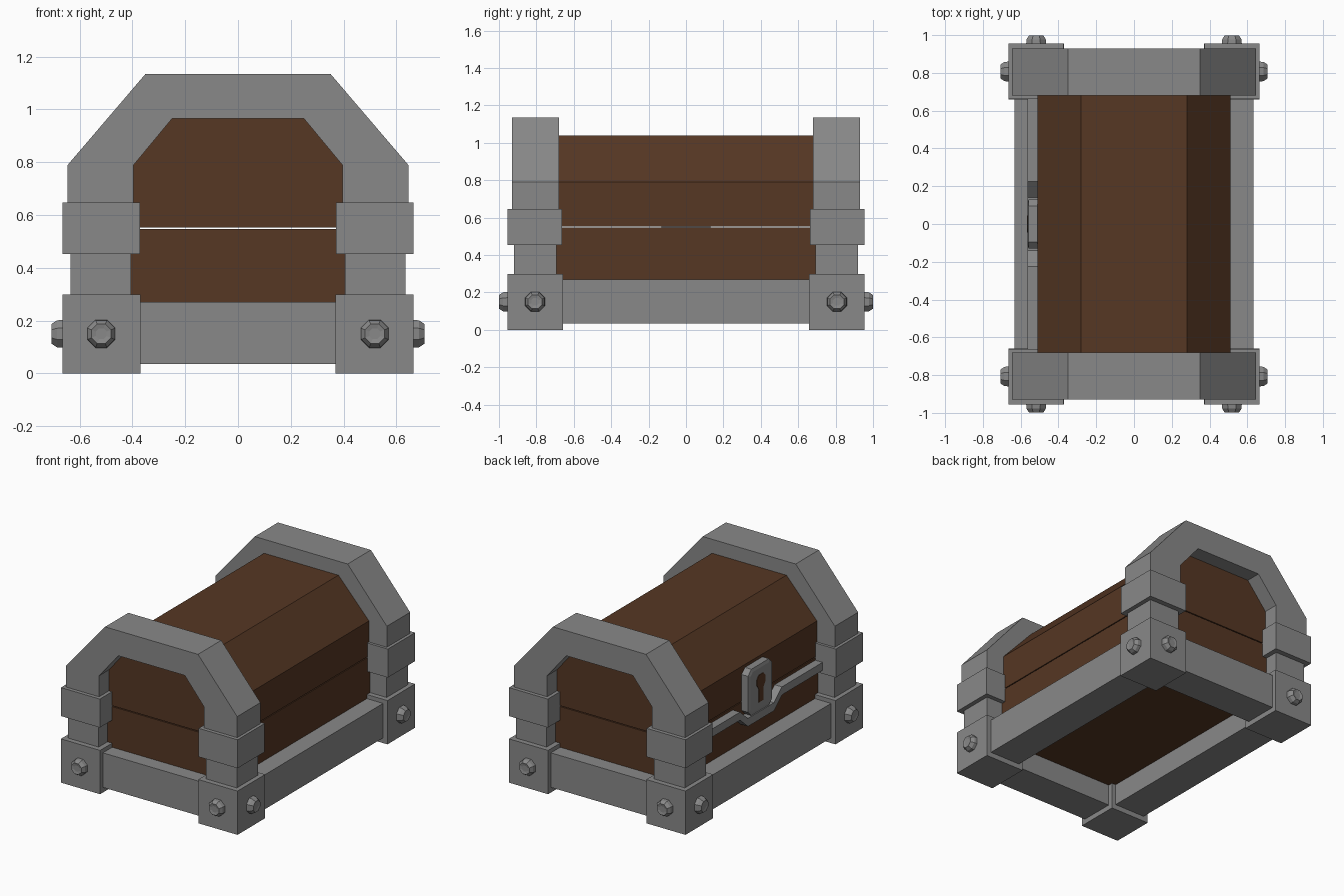
import bpy, bmesh, math
from mathutils import Matrix, Vector

if "Cube" in bpy.data.objects:
    bpy.data.objects.remove(bpy.data.objects["Cube"])


def material(name, rgb):
    m = bpy.data.materials.new(name)
    m.diffuse_color = (*rgb, 1)
    m.use_nodes = True
    m.node_tree.nodes["Principled BSDF"].inputs["Base Color"].default_value = m.diffuse_color
    return m


IRON = material("grey iron", (0.25, 0.25, 0.25))
WOOD = material("brown wood", (0.092, 0.038, 0.017))


def finish(name, bm, mat):
    bmesh.ops.recalc_face_normals(bm, faces=bm.faces)
    me = bpy.data.meshes.new(name)
    bm.to_mesh(me)
    bm.free()
    me.materials.append(mat)
    ob = bpy.data.objects.new(name, me)
    bpy.context.collection.objects.link(ob)
    return ob


def prism(name, pts, lo, hi, axis, mat):
    """Extrude an outline along x (points are y, z) or y (points are x, z)."""
    bm = bmesh.new()
    place = (lambda a, b, t: (t, a, b)) if axis == 'x' else (lambda a, b, t: (a, t, b))
    f = bm.faces.new([bm.verts.new(place(a, b, lo)) for a, b in pts])
    new = bmesh.ops.extrude_face_region(bm, geom=[f])['geom']
    d = Vector(place(0, 0, hi - lo))
    bmesh.ops.translate(bm, vec=d, verts=[v for v in new if isinstance(v, bmesh.types.BMVert)])
    return finish(name, bm, mat)


def box(name, x0, x1, y0, y1, z0, z1, mat=IRON):
    return prism(name, [(x0, z0), (x1, z0), (x1, z1), (x0, z1)], y0, y1, 'y', mat)


def bolt(name, loc, direction):
    """Eight-sided bolt head with a dished centre."""
    bm = bmesh.new()
    rings = []
    for r, h in [(0.058, -0.01), (0.055, 0.022), (0.04, 0.043), (0.022, 0.039)]:
        rings.append([bm.verts.new((r * math.cos(a), r * math.sin(a), h))
                      for a in [math.pi / 8 + i * math.pi / 4 for i in range(8)]])
    for a, b in zip(rings, rings[1:]):
        for i in range(8):
            j = (i + 1) % 8
            bm.faces.new((a[i], a[j], b[j], b[i]))
    bm.faces.new(rings[-1])
    bm.faces.new(rings[0])
    rot = Vector(direction).to_track_quat('Z', 'Y').to_matrix().to_4x4()
    bm.transform(Matrix.Translation(loc) @ rot)
    finish(name, bm, IRON)


# Wooden body and lid, with a thin slit between them
box("wooden_body", -0.51, 0.51, -0.825, 0.825, 0.18, 0.547, WOOD)
prism("wooden_lid", [(-0.51, 0.553), (0.51, 0.553), (0.51, 0.79), (0.28, 1.04),
                     (-0.28, 1.04), (-0.51, 0.79)], -0.825, 0.825, 'y', WOOD)

for s, end in ((-1, "front"), (1, "back")):
    # End arches
    outer = [(0.645, 0.55), (0.645, 0.79), (0.35, 1.135)]
    inner = [(0.395, 0.55), (0.395, 0.79), (0.25, 0.965)]
    pts = (outer + [(-x, z) for x, z in reversed(outer)]
           + [(-x, z) for x, z in inner] + list(reversed(inner)))
    prism(end + "_arch", pts, s * 0.68, s * 0.93, 'y', IRON)
    # End rails
    box(end + "_rail", -0.5, 0.5, s * 0.69, s * 0.925, 0.035, 0.27)
    for t, side in ((-1, "left"), (1, "right")):
        n = end + "_" + side
        # Corner foot, post and band
        box(n + "_foot", t * 0.37, t * 0.665, s * 0.658, s * 0.955, 0, 0.298)
        box(n + "_post", t * 0.405, t * 0.635, s * 0.692, s * 0.92, 0.25, 0.5)
        box(n + "_band", t * 0.372, t * 0.665, s * 0.662, s * 0.955, 0.453, 0.647)
        # Bolts on both outer faces of each foot
        bolt(n + "_end_bolt", (t * 0.518, s * 0.956, 0.15), (0, s, 0))
        bolt(n + "_side_bolt", (t * 0.664, s * 0.807, 0.15), (t, 0, 0))

# Side rails
for t, side in ((-1, "left"), (1, "right")):
    box(side + "_rail", t * 0.4, t * 0.632, -0.7, 0.7, 0.035, 0.27)

# Stepped strap dipping below the lock
top = [(-0.68, 0.53), (-0.225, 0.53), (-0.14, 0.455), (0.14, 0.455), (0.225, 0.53), (0.68, 0.53)]
strap = top + [(y, z - 0.055) for y, z in reversed(top)]
prism("lock_strap", strap, -0.565, -0.505, 'x', IRON)

# Lock plate with chamfered corners
w, c, z0, z1 = 0.13, 0.035, 0.455, 0.77
plate = [(-w + c, z0), (w - c, z0), (w, z0 + c), (w, z1 - c),
         (w - c, z1), (-w + c, z1), (-w, z1 - c), (-w, z0 + c)]
lock = prism("lock_plate", plate, -0.558, -0.505, 'x', IRON)

# Raised bevel on the plate face
bm = bmesh.new()
bm.from_mesh(lock.data)
face = min(bm.faces, key=lambda f: f.calc_center_median().x)
bmesh.ops.inset_region(bm, faces=[face], thickness=0.022, depth=0.006)
bm.to_mesh(lock.data)
bm.free()

# Keyhole
key = [(0.025, 0.52), (0.025, 0.61), (0.045, 0.64), (0.045, 0.68), (0.025, 0.705)]
key = key + [(-y, z) for y, z in reversed(key)]
prism("keyhole", key, -0.567, -0.56, 'x', WOOD)
